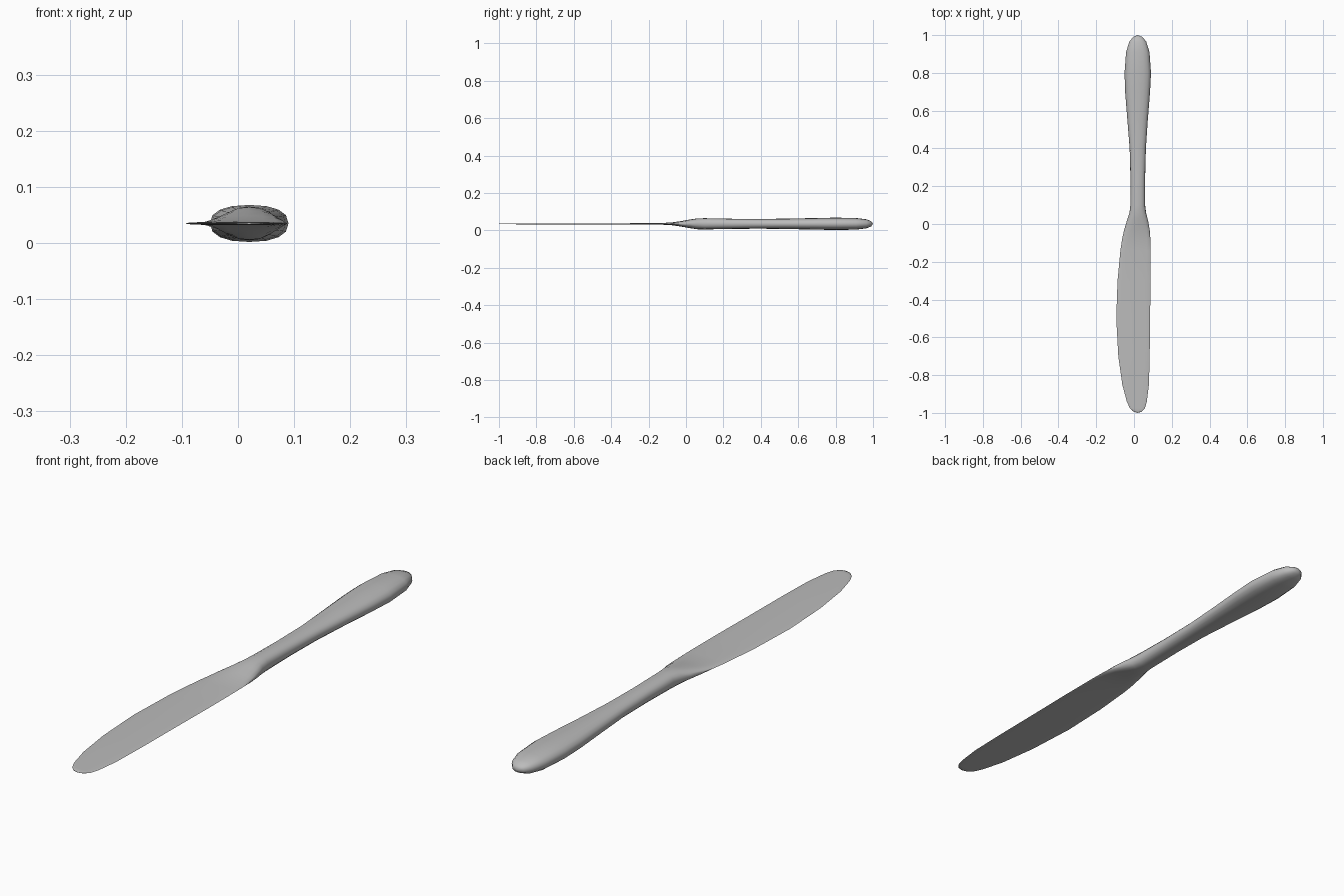
import bpy, bmesh, math

cube = bpy.data.objects.get("Cube")
if cube:
    bpy.data.objects.remove(cube, do_unlink=True)

SIDES = 16
MID_Z = 0.035

# Stations from handle end to blade tip: y, right edge, left edge, half thickness
stations = [
    (0.99, -0.005, 0.045, 0.014), (0.965, -0.025, 0.065, 0.024),
    (0.91, -0.042, 0.082, 0.031), (0.8, -0.05, 0.09, 0.033),
    (0.7, -0.047, 0.085, 0.031), (0.55, -0.035, 0.073, 0.028),
    (0.4, -0.023, 0.063, 0.026), (0.25, -0.019, 0.059, 0.027),
    (0.1, -0.019, 0.059, 0.03), (0.06, -0.024, 0.064, 0.029),
    (0.02, -0.037, 0.074, 0.023), (-0.03, -0.052, 0.083, 0.014),
    (-0.08, -0.063, 0.087, 0.007), (-0.14, -0.072, 0.088, 0.004),
    (-0.3, -0.087, 0.088, 0.003), (-0.5, -0.094, 0.085, 0.003),
    (-0.7, -0.083, 0.083, 0.003), (-0.85, -0.062, 0.079, 0.003),
    (-0.94, -0.038, 0.068, 0.002), (-0.975, -0.022, 0.058, 0.002),
    (-0.993, -0.003, 0.042, 0.002),
]


def rounded(v, power=0.85):
    return math.copysign(abs(v) ** power, v)


def ring(bm, y, x0, x1, half):
    """Flattened oval cross-section."""
    verts = []
    for i in range(SIDES):
        a = math.tau * i / SIDES
        x = (x0 + x1) / 2 + (x1 - x0) / 2 * rounded(math.cos(a))
        verts.append(bm.verts.new((x, y, MID_Z + half * rounded(math.sin(a)))))
    return verts


# Steel
steel = bpy.data.materials.new("steel_grey")
steel.use_nodes = True
colour = (0.5, 0.5, 0.5, 1)
steel.diffuse_color = colour
steel.node_tree.nodes["Principled BSDF"].inputs["Base Color"].default_value = colour

# Handle and blade as one continuous loft
bm = bmesh.new()
rings = [ring(bm, *s) for s in stations]
for a, b in zip(rings, rings[1:]):
    for i in range(SIDES):
        j = (i + 1) % SIDES
        bm.faces.new((a[i], a[j], b[j], b[i]))

# Pointed closing fans at both ends
for loop, y in ((rings[0], 1), (rings[-1], -1)):
    tip = bm.verts.new((0.02, y, MID_Z))
    for i in range(SIDES):
        bm.faces.new((loop[i], loop[(i + 1) % SIDES], tip))
bmesh.ops.recalc_face_normals(bm, faces=bm.faces)

mesh = bpy.data.meshes.new("knife_blade_and_handle")
bm.to_mesh(mesh)
bm.free()
mesh.materials.append(steel)
knife = bpy.data.objects.new("knife_blade_and_handle", mesh)
bpy.context.collection.objects.link(knife)

# Smooth shading
bpy.ops.object.select_all(action='DESELECT')
knife.select_set(True)
bpy.context.view_layer.objects.active = knife
bpy.ops.object.shade_smooth_by_angle(angle=math.radians(60))
